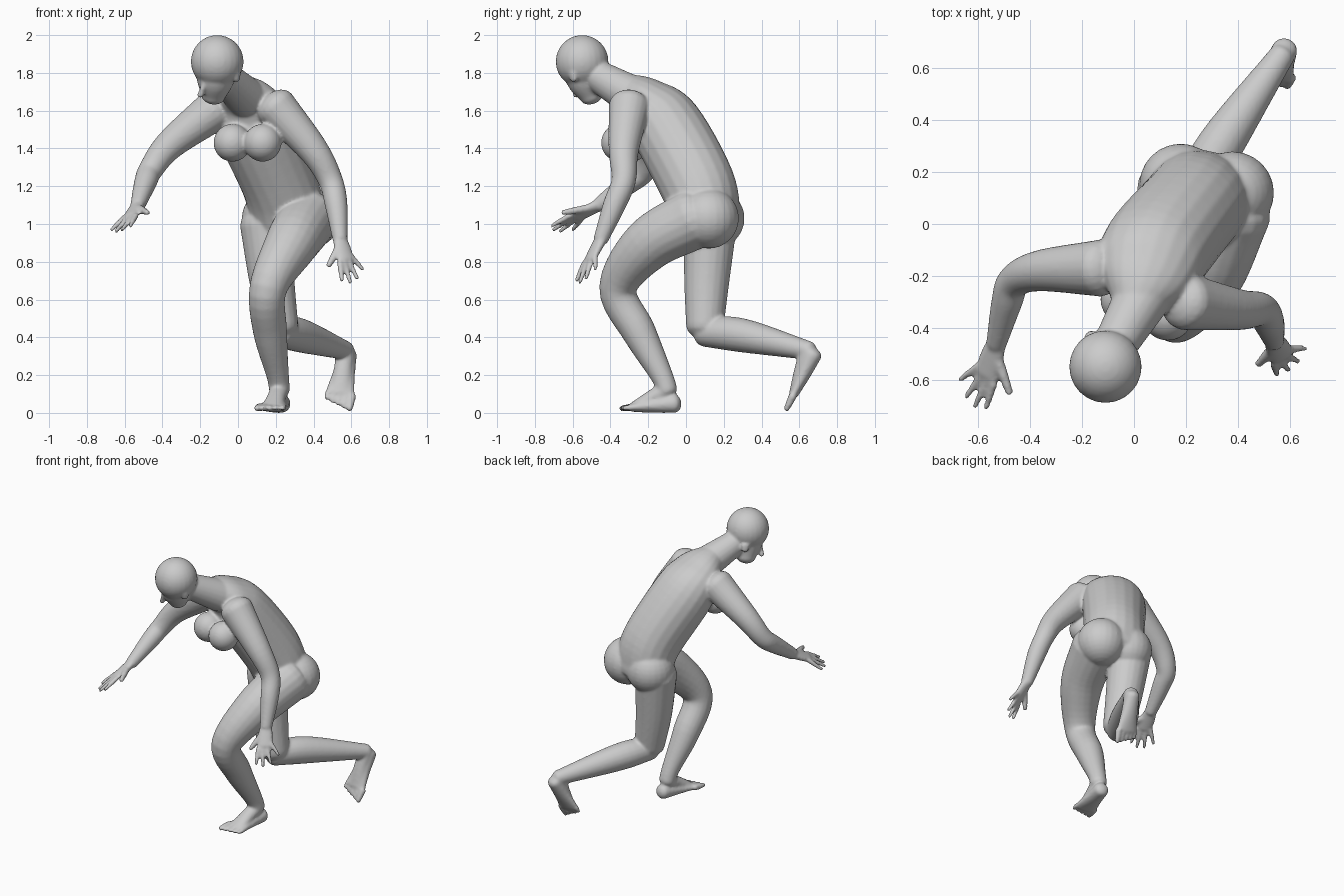
import bpy, bmesh
from math import sin, cos, pi
from mathutils import Vector

cube = bpy.data.objects.get("Cube")
if cube:
    bpy.data.objects.remove(cube)

bm = bmesh.new()
SIDES = 20
STEPS = 6


def curve_samples(points):
    """Smooth path through (x, y, z, half width, half depth) points."""
    pts = [Vector(p if len(p) == 5 else (*p, p[3])) for p in points]
    pts = [2 * pts[0] - pts[1]] + pts + [2 * pts[-1] - pts[-2]]
    samples = []
    for before, start, end, after in zip(pts, pts[1:], pts[2:], pts[3:]):
        leave, arrive = (end - before) / 2, (after - start) / 2
        for i in range(STEPS):
            t = i / STEPS
            ease = t * t * (3 - 2 * t)
            samples.append(start.lerp(end, ease) + leave * t * (1 - t) ** 2
                           - arrive * t * t * (1 - t))
    return samples + [pts[-2]]


def tube(points, side=(1, 0, 0), cap=0.7):
    """Closed elliptical loft with rounded ends."""
    samples = curve_samples(points)
    centres = [Vector(s[:3]) for s in samples]
    last = len(samples) - 1
    sections = []
    for i, sample in enumerate(samples):
        tangent = centres[min(i + 1, last)] - centres[max(i - 1, 0)]
        sections.append((centres[i], tangent.normalized(), *sample[3:]))

    def rounded(section, sign):
        centre, tangent, width, depth = section
        reach = sign * cap * min(width, depth)
        angles = [1.5 * k / 4 for k in range(1, 5)]
        return [(centre + tangent * reach * sin(a), tangent, width * cos(a), depth * cos(a))
                for a in angles]

    sections = rounded(sections[0], -1)[::-1] + sections + rounded(sections[-1], 1)
    rings = []
    for centre, tangent, width, depth in sections:
        u = Vector(side)
        u = (u - tangent * u.dot(tangent)).normalized()
        v = tangent.cross(u)
        angles = [2 * pi * k / SIDES for k in range(SIDES)]
        rings.append([bm.verts.new(centre + u * width * cos(a) + v * depth * sin(a))
                      for a in angles])
    for lower, upper in zip(rings, rings[1:]):
        for k in range(SIDES):
            n = (k + 1) % SIDES
            bm.faces.new((lower[k], lower[n], upper[n], upper[k]))
    bm.faces.new(rings[0][::-1])
    bm.faces.new(rings[-1])


def ball(centre, radius):
    made = bmesh.ops.create_uvsphere(bm, u_segments=24, v_segments=16, radius=radius)
    bmesh.ops.translate(bm, verts=made["verts"], vec=centre)


def digit(root, tip, radius, side):
    """Finger or toe that narrows towards its tip."""
    tube([(*root, radius), (*root.lerp(tip, 0.5), radius * 0.9), (*tip, radius * 0.7)], side)


def hand(wrist, knuckles, index_tip, little_tip, thumb_tip):
    """Flat palm, four fanned fingers and a thumb."""
    wrist, knuckles, index_tip, little_tip, thumb_tip = map(
        Vector, (wrist, knuckles, index_tip, little_tip, thumb_tip))
    across = (little_tip - index_tip).normalized()
    forward = (knuckles - wrist).normalized()
    palm = wrist.lerp(knuckles, 0.5)
    tube([(*wrist, 0.04, 0.03), (*palm, 0.05, 0.025), (*knuckles, 0.05, 0.02)], across)
    for i in range(4):
        t = i / 3
        tip = index_tip.lerp(little_tip, t) + forward * 0.04 * sin(pi * t)
        digit(knuckles + across * (t - 0.5) * 0.09, tip, 0.016, across)
    digit(wrist.lerp(knuckles, 0.3) - across * 0.02, thumb_tip, 0.022, forward.cross(across))


def foot(ankle, heel, ball_of_foot, outward):
    """Heel, sole, instep and five toes, the big toe on the inner side."""
    ankle, heel, front = Vector(ankle), Vector(heel), Vector(ball_of_foot)
    forward = (front - heel).normalized()
    across = Vector((outward, 0, 0))
    across = (across - forward * across.dot(forward)).normalized()
    middle = heel.lerp(front, 0.5)
    tube([(*heel, 0.05), (*middle, 0.06, 0.04), (*front, 0.08, 0.025)], across)
    tube([(*ankle, 0.05), (*ankle.lerp(front, 0.5), 0.05, 0.04), (*front, 0.06, 0.025)], across)
    for i in range(5):
        t = i / 4
        root = front + across * (t - 0.5) * 0.13
        digit(root, root + forward * (0.08 - 0.04 * t), 0.022 - 0.006 * t, across)


# Torso, leaning forward and turned a little
tube([(0.27, 0.12, 1, 0.21, 0.17), (0.22, 0.06, 1.21, 0.2, 0.2), (0.08, -0.11, 1.53, 0.21, 0.19),
      (0.04, -0.21, 1.65, 0.18, 0.13), (0, -0.32, 1.71, 0.09)], side=(1, -0.3, 0), cap=0.5)
for x, y in ((0.13, -0.35), (-0.03, -0.29)):
    ball((x, y, 1.43), 0.1)
for x, y in ((0.38, 0.12), (0.18, 0.15)):
    ball((x, y, 1.03), 0.16)

# Neck, skull, face and nose
tube([(0.04, -0.27, 1.67, 0.11), (-0.07, -0.46, 1.78, 0.085)])
ball((-0.11, -0.55, 1.86), 0.14)
head_side = Vector((0.7, -0.7, 0))
tube([(-0.11, -0.55, 1.85, 0.11), (-0.12, -0.53, 1.76, 0.1), (-0.13, -0.5, 1.68, 0.065)], head_side)
tube([(-0.18, -0.6, 1.74, 0.012), (-0.2, -0.58, 1.68, 0.018)])

# Ears, mirrored across the head
for sign in (-1, 1):
    ear = Vector((-0.09, -0.51, 1.76)) + head_side * sign * 0.12
    tube([(*ear, 0.012, 0.02), (*ear + Vector((0, -0.01, 0.04)), 0.014, 0.03)], head_side)

# Left arm hanging
left_wrist = (0.54, -0.45, 0.92)
tube([(0.2, -0.3, 1.62, 0.11), (0.4, -0.33, 1.39, 0.08), (0.49, -0.33, 1.23, 0.065),
      (0.52, -0.38, 1.1, 0.06), (*left_wrist, 0.04)])
hand(left_wrist, knuckles=(0.57, -0.51, 0.81), index_tip=(0.55, -0.58, 0.7),
     little_tip=(0.66, -0.48, 0.76), thumb_tip=(0.48, -0.54, 0.78))

# Right arm reaching out
right_wrist = (-0.53, -0.46, 1.1)
tube([(-0.13, -0.17, 1.6, 0.11), (-0.36, -0.18, 1.42, 0.08), (-0.46, -0.22, 1.29, 0.065),
      (-0.49, -0.3, 1.22, 0.06), (*right_wrist, 0.04)], side=(0, 0, 1))
hand(right_wrist, knuckles=(-0.57, -0.58, 1.04), index_tip=(-0.57, -0.71, 0.99),
     little_tip=(-0.67, -0.6, 0.97), thumb_tip=(-0.48, -0.65, 1.06))

# Left leg stepping forward
left_ankle = (0.22, -0.1, 0.12)
tube([(0.37, 0.05, 1.03, 0.16), (0.28, -0.2, 0.89, 0.14), (0.16, -0.36, 0.66, 0.1),
      (0.17, -0.25, 0.43, 0.09), (0.21, -0.13, 0.2, 0.06), (*left_ankle, 0.055)])
foot(left_ankle, heel=(0.23, -0.06, 0.05), ball_of_foot=(0.18, -0.28, 0.03), outward=1)

# Right leg trailing behind
right_ankle = (0.57, 0.65, 0.33)
tube([(0.15, 0.13, 1, 0.14), (0.18, 0.11, 0.7, 0.12), (0.22, 0.1, 0.46, 0.1)])
tube([(0.22, 0.1, 0.43, 0.08), (0.33, 0.3, 0.41, 0.09), (*right_ankle, 0.05)], side=(0, 0, 1))
foot(right_ankle, heel=(0.58, 0.67, 0.31), ball_of_foot=(0.54, 0.57, 0.1), outward=-1)

# Fuse the parts into one smooth skin
bmesh.ops.recalc_face_normals(bm, faces=bm.faces)
mesh = bpy.data.meshes.new("body")
bm.to_mesh(mesh)
bm.free()
body = bpy.data.objects.new("body", mesh)
bpy.context.collection.objects.link(body)
bpy.ops.object.select_all(action='DESELECT')
body.select_set(True)
bpy.context.view_layer.objects.active = body

remesh = body.modifiers.new("fuse", 'REMESH')
remesh.mode = 'VOXEL'
remesh.voxel_size = 0.009
smooth = body.modifiers.new("soften", 'SMOOTH')
smooth.factor = 0.5
smooth.iterations = 6
for name in ("fuse", "soften"):
    bpy.ops.object.modifier_apply(modifier=name)
bpy.ops.object.shade_smooth()

# Plain grey skin
grey = bpy.data.materials.new("plain grey")
grey.use_nodes = True
colour = (0.6, 0.6, 0.6, 1)
grey.diffuse_color = colour
grey.node_tree.nodes["Principled BSDF"].inputs["Base Color"].default_value = colour
body.data.materials.clear()
body.data.materials.append(grey)
